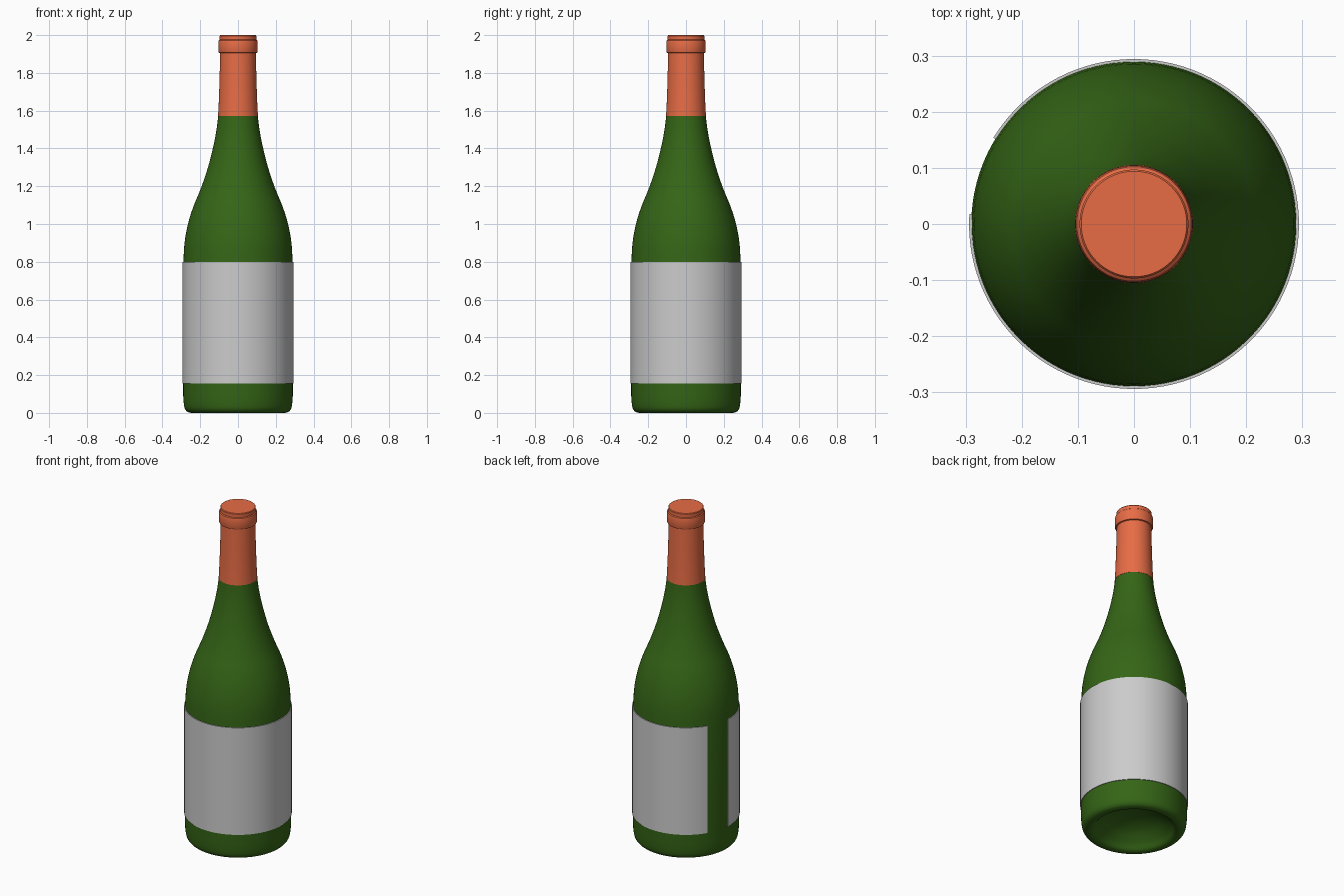
import bpy, bmesh, math
from mathutils import Vector

if "Cube" in bpy.data.objects:
    bpy.data.objects.remove(bpy.data.objects["Cube"])

SEGMENTS = 96


def material(name, rgb):
    m = bpy.data.materials.new(name)
    m.diffuse_color = (*rgb, 1)
    m.use_nodes = True
    m.node_tree.nodes["Principled BSDF"].inputs["Base Color"].default_value = m.diffuse_color
    return m


def spline(points, steps=5):
    """Catmull-Rom curve through (radius, height) points."""
    p = [Vector(q) for q in points]
    p = [2 * p[0] - p[1]] + p + [2 * p[-1] - p[-2]]
    out = []
    for a, b, c, d in zip(p, p[1:], p[2:], p[3:]):
        for i in range(steps):
            t = i / steps
            q = 0.5 * (2 * b + (c - a) * t + (2 * a - 5 * b + 4 * c - d) * t * t
                       + (3 * b - a - 3 * c + d) * t ** 3)
            out.append((q.x, q.y))
    return out + [tuple(points[-1])]


def lathe(name, profile, mat=None, start=0, sweep=360, closed=False):
    """Revolve a (radius, height) profile about z; a closed loop gives a solid band."""
    full = sweep == 360
    bm = bmesh.new()
    rings = []
    for i in range(SEGMENTS + (not full)):
        a = math.radians(start + sweep * i / SEGMENTS)
        rings.append([bm.verts.new((r * math.cos(a), r * math.sin(a), z)) for r, z in profile])
    n = len(profile)
    for i in range(SEGMENTS):
        p, q = rings[i], rings[(i + 1) % len(rings)]
        for j in range(n if closed else n - 1):
            k = (j + 1) % n
            bm.faces.new((p[j], q[j], q[k], p[k]))
    if closed and not full:
        bm.faces.new(rings[0])
        bm.faces.new(rings[-1][::-1])
    bmesh.ops.remove_doubles(bm, verts=bm.verts, dist=1e-5)
    bmesh.ops.recalc_face_normals(bm, faces=bm.faces)
    mesh = bpy.data.meshes.new(name)
    bm.to_mesh(mesh)
    bm.free()
    obj = bpy.data.objects.new(name, mesh)
    bpy.context.collection.objects.link(obj)
    if mat:
        mesh.materials.append(mat)
    bpy.ops.object.select_all(action='DESELECT')
    obj.select_set(True)
    bpy.context.view_layer.objects.active = obj
    bpy.ops.object.shade_smooth_by_angle(angle=math.radians(35))
    return obj


green = material("green_glass", (0.035, 0.13, 0.008))
orange = material("orange_foil", (0.8, 0.15, 0.06))

# Glass: hollow punt underneath, rounded heel, straight body, sloping shoulder
punt = spline([(0, 0.11), (0.07, 0.103), (0.14, 0.078), (0.195, 0.038),
               (0.222, 0.008), (0.238, 0)])
heel = spline([(0.25, 0), (0.268, 0.006), (0.281, 0.022), (0.287, 0.05), (0.29, 0.09)])
shoulder = spline([(0.29, 0.78), (0.283, 0.90), (0.265, 1.0), (0.237, 1.09), (0.2, 1.18),
                   (0.165, 1.28), (0.138, 1.38), (0.117, 1.48), (0.104, 1.575)])
neck = [(0.092, 1.9), (0.09, 1.99), (0, 1.99)]
lathe("bottle_glass", punt + heel + shoulder + neck, green)

# Foil capsule covering the neck, finish ring and mouth
foil = [(0.103, 1.57), (0.1055, 1.571), (0.102, 1.64), (0.098, 1.75), (0.0945, 1.905),
        (0.102, 1.907), (0.1045, 1.914), (0.1045, 1.962), (0.102, 1.972),
        (0.097, 1.976), (0.097, 1.996), (0.094, 2.0), (0, 2.0)]
lathe("foil_capsule", foil, orange)

# Paper label wrapped around the body with a gap at the back left
label = [(0.289, 0.155), (0.294, 0.155), (0.294, 0.80), (0.289, 0.80)]
lathe("paper_label", label, None, start=176.5, sweep=332, closed=True)
